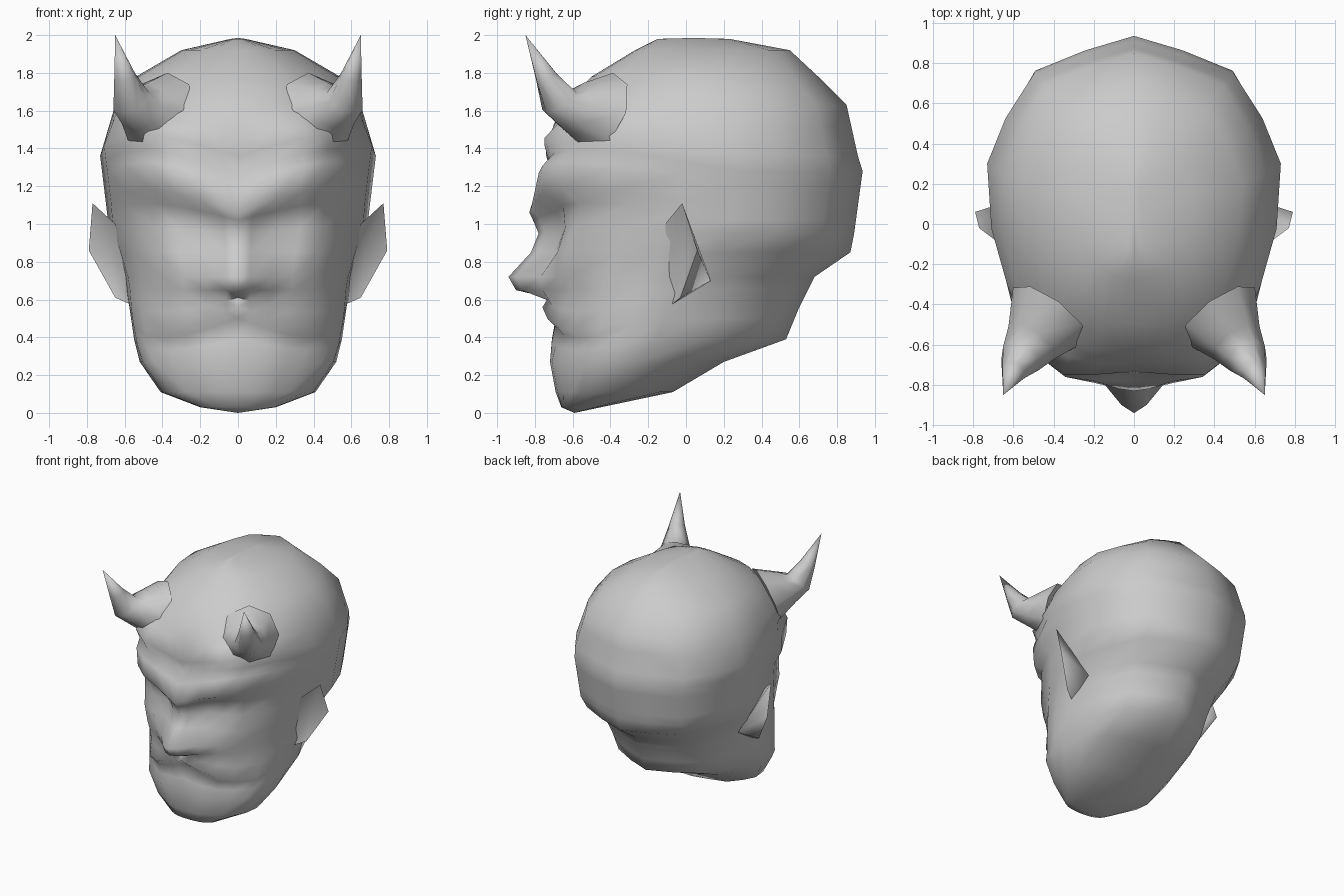
import bpy, bmesh, math
from mathutils import Vector

if "Cube" in bpy.data.objects:
    bpy.data.objects.remove(bpy.data.objects["Cube"])

skin = bpy.data.materials.new("grey skin")
skin.use_nodes = True
tone = (0.6, 0.6, 0.6, 1)
skin.diffuse_color = tone
skin.node_tree.nodes["Principled BSDF"].inputs["Base Color"].default_value = tone


def finish(bm, name, mirror=False, angle=80):
    """Turn a bmesh into a shaded object, optionally mirrored across the middle."""
    bmesh.ops.recalc_face_normals(bm, faces=bm.faces)
    mesh = bpy.data.meshes.new(name)
    bm.to_mesh(mesh)
    bm.free()
    mesh.materials.append(skin)
    obj = bpy.data.objects.new(name, mesh)
    bpy.context.collection.objects.link(obj)
    if mirror:
        mod = obj.modifiers.new("Mirror", "MIRROR")
        mod.use_clip = True
    for other in bpy.context.selected_objects:
        other.select_set(False)
    obj.select_set(True)
    bpy.context.view_layer.objects.active = obj
    bpy.ops.object.shade_smooth_by_angle(angle=math.radians(angle))
    return obj


def strip(bm, first, second, closed=False):
    """Bridge two rows of vertices with quads."""
    n = len(first)
    for i in range(n if closed else n - 1):
        j = (i + 1) % n
        bm.faces.new((first[i], first[j], second[j], second[i]))


def fan(bm, loop, pole, closed=False):
    """Join a row of vertices to a single point."""
    tip = bm.verts.new(pole)
    for i in range(0 if closed else 1, len(loop)):
        bm.faces.new((loop[i - 1], loop[i], tip))


# Skull outline: height, half width, front y, y of widest point, back y
SKULL = [
    (.03, .2, -.66, -.56, -.45),
    (.11, .41, -.69, -.33, -.07),
    (.27, .52, -.72, -.25, .2),
    (.32, .535, -.72, -.2, .3),
    (.39, .55, -.71, -.15, .53),
    (.56, .575, -.7, -.1, .6),
    (.72, .6, -.7, 0, .68),
    (.85, .64, -.7, .15, .87),
    (.95, .68, -.7, .26, .89),
    (1.28, .72, -.72, .29, .935),
    (1.36, .73, -.72, .3, .91),
    (1.63, .65, -.65, .25, .85),
    (1.78, .54, -.5, .2, .7),
    (1.92, .3, -.27, .15, .55),
    (1.98, .04, -.15, .05, .23),
]

# Face relief: height and outward slope, then depth from the middle outward
FACE = {
    (.11, 0): (.69, .69, .68, .65, .6),             # chin
    (.27, 0): (.72, .72, .71, .67, .6),
    (.39, -.2): (.71, .71, .69, .65, .57),
    (.5, -.35): (.69, .69, .68, .65, .57),          # mouth
    (.56, -.42): (.76, .75, .73, .68, .61),         # lip
    (.61, -.25): (.73, .73, .71, .66, .58),
    (.65, 0): (.9, .87, .76, .66, .6),              # nostrils
    (.72, 0): (.94, .9, .77, .68, .62),             # nose tip
    (.85, 0): (.82, .79, .69, .68, .62),            # cheeks
    (.95, .1): (.78, .75, .65, .64, .58),           # eye sockets
    (1.02, .25): (.81, .78, .68, .65, .57),
    (1.06, .35): (.83, .82, .79, .76, .66, .4),     # brow edge
    (1.2, .35): (.78, .78, .78, .76, .66, .38),
    (1.28, .3): (.72, .72, .71, .7, .61),           # forehead crease
    (1.36, .3): (.74, .74, .75, .75, .65),
    (1.52, .1): (.7, .7, .69, .66, .58),
}
ANGLES = [math.radians(a) for a in (0, 4, 13, 25, 38, 57, 75, 90, 113, 137, 159, 180)]


def outline(z):
    """Interpolate the skull outline at a height."""
    for low, high in zip(SKULL, SKULL[1:]):
        if z <= high[0]:
            t = (z - low[0]) / (high[0] - low[0])
            return [a + (b - a) * t for a, b in zip(low, high)][1:]


def ring(z, slope=0, depths=()):
    """Half a horizontal section, from the middle of the face to the back."""
    width, front, middle, back = outline(z)
    points = []
    for i, a in enumerate(ANGLES):
        s, c = max(0, math.sin(a)), math.cos(a)
        if c > 0:
            x, y = width * s ** .85, middle - (middle - front) * c ** .85
        else:
            # the back is nearly flat between its main corners
            flat = .95 if i in (8, 10) else 1
            x, y = width * s * flat, middle - (back - middle) * c * flat
        if i < len(depths):
            y = -depths[i]
        if i in (0, len(ANGLES) - 1):
            x = 0
        points.append((x, y, z + slope * x * max(0, c)))
    return points


# Head with the face in one surface
rows = [(z, slope, depths) for (z, slope), depths in FACE.items()]
rows += [(row[0], 0, ()) for row in SKULL if row[0] < .1 or row[0] > 1.6]
rows.sort()
bm = bmesh.new()
rings = [[bm.verts.new(p) for p in ring(*row)] for row in rows]
for low, high in zip(rings, rings[1:]):
    strip(bm, low, high)
fan(bm, rings[0], (0, -.59, 0))
fan(bm, rings[-1], (0, .04, 1.985))
finish(bm, "head", mirror=True)

# Horns flare out of the temples and turn up to a point: centre, direction, radius
HORN = [((.42, -.45, 1.59), (.55, -.75, .35), .225),
        ((.51, -.59, 1.62), (.5, -.7, .4), .14),
        ((.565, -.67, 1.65), (.35, -.5, .8), .105),
        ((.6, -.74, 1.78), (.2, -.4, 1), .06)]
for side, name in ((1, "left_horn"), (-1, "right_horn")):
    bm = bmesh.new()
    sections = []
    for centre, direction, radius in HORN:
        normal = Vector(direction).normalized()
        across = normal.cross(Vector((0, 0, 1))).normalized()
        upward = across.cross(normal)
        section = []
        for k in range(8):
            a = math.tau * k / 8
            p = Vector(centre) + radius * (across * math.cos(a) + upward * math.sin(a))
            section.append(bm.verts.new((side * p.x, p.y, p.z)))
        sections.append(section)
    for low, high in zip(sections, sections[1:]):
        strip(bm, low, high, closed=True)
    fan(bm, sections[-1], (side * .65, -.85, 2), closed=True)
    bm.faces.new(sections[0])
    finish(bm, name)

# Pointed ears: a rim with a hollow in front and a root behind
RIM = [(.65, -.11, 1), (.77, -.02, 1.11), (.79, .06, .86), (.65, -.03, .61), (.56, -.08, .57)]
for side, name in ((1, "left_ear"), (-1, "right_ear")):
    bm = bmesh.new()
    rim = [bm.verts.new((side * x, y, z)) for x, y, z in RIM]
    fan(bm, rim, (side * .67, .01, .84), closed=True)
    fan(bm, rim, (side * .57, .13, .7), closed=True)
    finish(bm, name)
